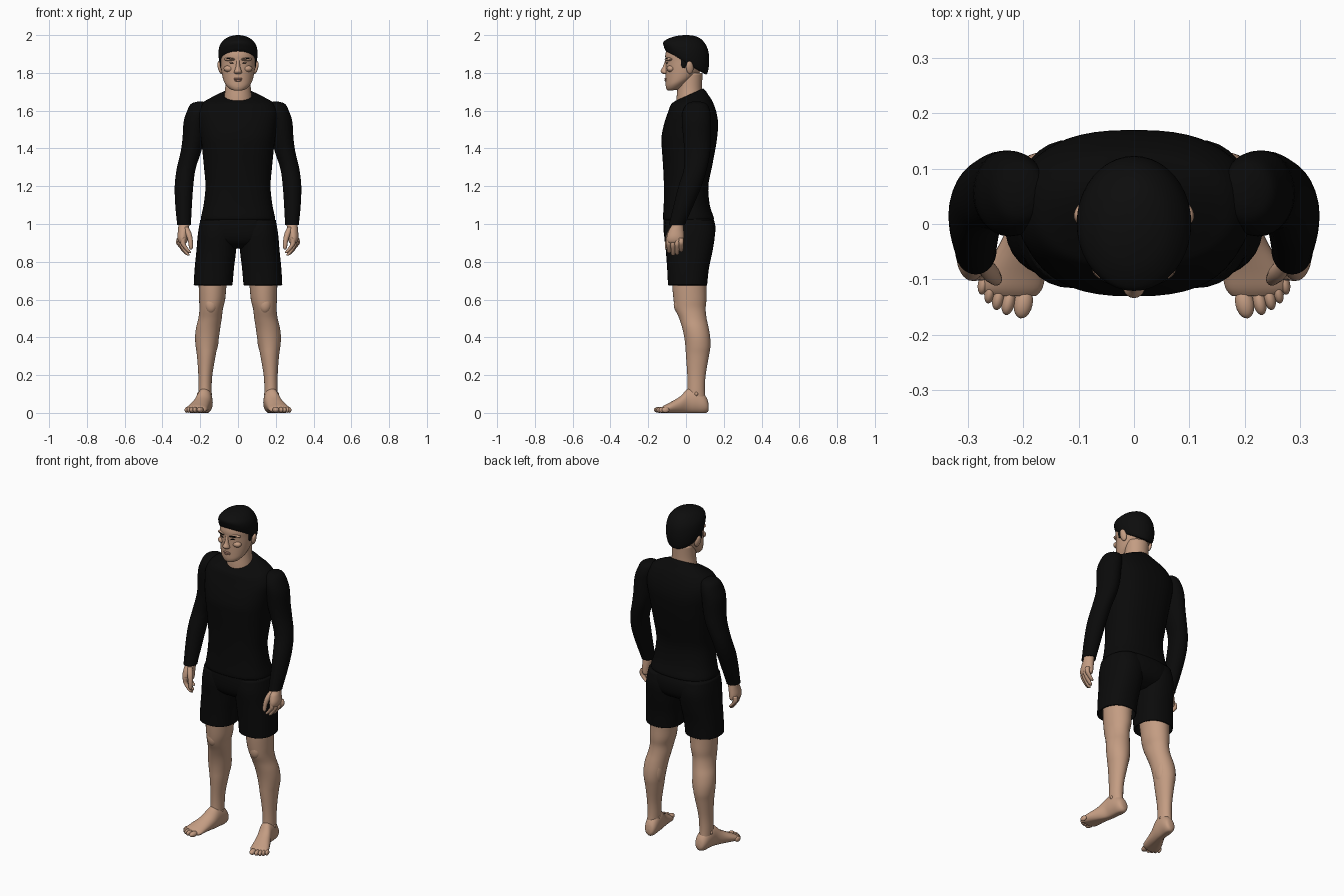
import bpy, bmesh, math
from mathutils import Vector


def material(name, rgb):
    m = bpy.data.materials.new(name)
    m.diffuse_color = (*rgb, 1)
    return m


SKIN = material("skin", (0.55, 0.335, 0.225))
SHIRT = material("shirt black", (0.003, 0.003, 0.003))
SHORTS = material("shorts black", (0.0032, 0.0032, 0.0032))
HAIR = material("hair black", (0.004, 0.004, 0.004))
LIPS = material("lips", (0.42, 0.22, 0.16))


def finish(bm, name, mat, mirror):
    bmesh.ops.recalc_face_normals(bm, faces=bm.faces)
    me = bpy.data.meshes.new(name)
    bm.to_mesh(me)
    bm.free()
    me.materials.append(mat)
    for p in me.polygons:
        p.use_smooth = True
    ob = bpy.data.objects.new(name, me)
    bpy.context.collection.objects.link(ob)
    if mirror:
        ob.modifiers.new("mirror", 'MIRROR').use_mirror_merge = False
    return ob


def smooth_rows(rows, steps):
    """Catmull-Rom through rows of numbers."""
    rows = [list(r) + [0, 2][len(r) - 5:] for r in rows]
    ext = [rows[0]] + rows + [rows[-1]]
    out = []
    for k in range(len(rows) - 1):
        a, b, c, d = ext[k:k + 4]
        for s in range(steps):
            t = s / steps
            out.append([0.5 * (2 * q + (r - p) * t + (2 * p - 5 * q + 4 * r - w) * t * t
                               + (3 * q - p - 3 * r + w) * t ** 3)
                        for p, q, r, w in zip(a, b, c, d)])
    return out + [rows[-1]]


def loft(name, mat, rows, mirror=False, segs=32, steps=4, remap=None):
    """Rows: z, x centre, half width, y front, y back, [tilt, squareness]."""
    bm = bmesh.new()
    rings = []
    for z, cx, hw, yf, yb, tilt, ex in smooth_rows(rows, steps):
        cy, ry, ring = (yf + yb) / 2, (yb - yf) / 2, []
        for i in range(segs):
            a = 2 * math.pi * i / segs
            c, s = math.cos(a), math.sin(a)
            dx = math.copysign(abs(c) ** (2 / ex), c) * hw
            dy = math.copysign(abs(s) ** (2 / ex), s) * ry
            p = (cx + dx, cy + dy, z + tilt * dy)
            ring.append(bm.verts.new(remap(p) if remap else p))
        rings.append(ring)
    for r0, r1 in zip(rings, rings[1:]):
        for i in range(segs):
            j = (i + 1) % segs
            bm.faces.new((r0[i], r0[j], r1[j], r1[i]))
    bm.faces.new(rings[0])
    bm.faces.new(rings[-1])
    return finish(bm, name, mat, mirror)


def blob(name, mat, centre, size, mirror=False, turn=(0, 0, 0)):
    bm = bmesh.new()
    bmesh.ops.create_uvsphere(bm, u_segments=20, v_segments=12, radius=1)
    from mathutils import Euler
    rot = Euler(turn).to_matrix()
    for v in bm.verts:
        v.co = rot @ Vector([a * b for a, b in zip(v.co, size)]) + Vector(centre)
    return finish(bm, name, mat, mirror)


# Shirt body, with the collar tilted down to the front
loft("shirt_body", SHIRT, [
    (1.025, 0, .188, -.112, .135, 0, 2.4), (1.03, 0, .197, -.122, .148, 0, 2.4),
    (1.10, 0, .182, -.118, .126, 0, 2.4), (1.20, 0, .172, -.117, .118, 0, 2.4),
    (1.30, 0, .180, -.121, .137, 0, 2.4), (1.40, 0, .190, -.128, .156, 0, 2.5),
    (1.46, 0, .198, -.130, .165, 0, 2.5), (1.53, 0, .208, -.116, .170, 0, 2.5),
    (1.59, 0, .212, -.098, .160, .04, 2.4), (1.64, 0, .186, -.083, .138, .12, 2.3),
    (1.663, 0, .148, -.070, .118, .22, 2.1), (1.678, 0, .112, -.060, .102, .36, 2),
    (1.685, 0, .080, -.053, .089, .45, 2), (1.675, 0, .068, -.045, .080, .45, 2)], segs=48)

# Sleeves
loft("sleeve", SHIRT, [
    (1.648, .200, .015, .035, .075), (1.635, .205, .045, .005, .110),
    (1.595, .214, .057, -.018, .128), (1.54, .227, .061, -.022, .133),
    (1.45, .236, .058, -.014, .132), (1.38, .250, .054, -.008, .128),
    (1.29, .275, .050, -.012, .110), (1.20, .286, .049, -.040, .082),
    (1.10, .288, .044, -.065, .040), (1.005, .286, .037, -.088, -.002),
    (.998, .286, .037, -.090, -.004), (1.005, .286, .026, -.078, -.014)], mirror=True)

# Shorts: pelvis and two hemmed legs
loft("shorts_pelvis", SHORTS, [
    (1.06, 0, .182, -.114, .130, 0, 2.4), (1.0, 0, .204, -.120, .154, 0, 2.5),
    (.94, 0, .206, -.115, .152, 0, 2.5), (.90, 0, .190, -.095, .130, 0, 2.3),
    (.87, 0, .10, -.05, .08)], segs=48)
loft("shorts_leg", SHORTS, [
    (1.02, .105, .095, -.108, .140, 0, 2.3), (.95, .108, .104, -.116, .153, 0, 2.3),
    (.86, .115, .105, -.107, .141, 0, 2.3), (.77, .125, .104, -.100, .122, 0, 2.3),
    (.69, .131, .103, -.096, .113, 0, 2.3), (.678, .131, .102, -.095, .112, 0, 2.3),
    (.682, .131, .095, -.088, .108, 0, 2.3), (.74, .128, .088, -.082, .108, 0, 2.2)], mirror=True)

# Bare legs
loft("leg", SKIN, [
    (.78, .125, .082, -.076, .115), (.68, .134, .074, -.073, .108),
    (.60, .137, .069, -.066, .108), (.55, .142, .062, -.057, .104),
    (.50, .148, .062, -.036, .109), (.45, .158, .064, -.020, .120),
    (.40, .164, .063, -.009, .128), (.35, .167, .057, -.003, .129),
    (.30, .168, .049, .000, .121), (.20, .173, .037, .007, .104),
    (.12, .175, .035, .008, .100), (.06, .175, .034, .000, .105)], mirror=True)
blob("kneecap", SKIN, (.143, -.035, .575), (.035, .03, .05), True)
blob("inner_calf", SKIN, (.132, .07, .40), (.030, .042, .09), True)
blob("ankle_bone", SKIN, (.177, .055, .10), (.040, .016, .018), True)


# Feet: lofted heel to toe, flattened on the ground
def to_foot(p):
    return (p[0], -p[2], max(p[1], 0))


loft("foot", SKIN, [
    (-.120, .168, .014, .015, .045), (-.112, .169, .028, .003, .075),
    (-.09, .171, .037, -.004, .105), (-.05, .175, .040, -.004, .130),
    (-.01, .180, .041, -.004, .128), (.03, .194, .046, -.004, .088),
    (.08, .212, .054, -.004, .058), (.115, .221, .056, -.004, .040),
    (.130, .221, .044, .000, .028)], mirror=True, remap=to_foot)
for i, (x, y, w, l) in enumerate([(.200, -.143, .017, .028), (.227, -.141, .012, .024),
                                  (.245, -.133, .011, .023), (.260, -.122, .010, .022),
                                  (.272, -.108, .010, .020)]):
    blob(f"toe_{i + 1}", SKIN, (x, y, .016), (w, l, .0155), True, (0, 0, .2))

# Hands, curled towards the thighs
loft("palm", SKIN, [
    (1.03, .286, .029, -.074, -.016), (.99, .287, .029, -.078, -.014),
    (.965, .289, .029, -.092, -.012), (.93, .293, .028, -.102, -.010),
    (.905, .292, .023, -.100, -.012), (.895, .290, .012, -.085, -.025)], mirror=True)
for i, tip in enumerate([.846, .832, .836, .853]):
    x, y = .281 + .008 * i, -.090 + .0215 * i
    rows = []
    for t, r, dx in [(0, .013, .006), (.35, .013, .010), (.65, .012, -.004),
                     (.92, .010, -.022), (1, .004, -.027)]:
        rows.append((.925 + (tip - .925) * t, x + dx, r, y - r, y + r))
    loft(f"finger_{i + 1}", SKIN, rows, mirror=True, segs=12)
loft("thumb", SKIN, [
    (.985, .275, .012, -.082, -.055), (.95, .262, .016, -.102, -.068),
    (.91, .252, .013, -.110, -.084), (.875, .249, .010, -.111, -.091),
    (.865, .249, .004, -.105, -.097)], mirror=True, segs=14)

# Neck and head
loft("neck", SKIN, [
    (1.62, 0, .080, -.050, .088), (1.68, 0, .072, -.050, .085, .2),
    (1.73, 0, .067, -.045, .085, .1), (1.80, 0, .067, -.04, .088)])
loft("head", SKIN, [
    (1.708, 0, .022, -.088, -.045, .1), (1.718, 0, .045, -.100, -.010, .2),
    (1.745, 0, .069, -.107, .030, .25), (1.775, 0, .081, -.108, .060, .15),
    (1.82, 0, .089, -.108, .085), (1.86, 0, .092, -.108, .097),
    (1.90, 0, .093, -.109, .103), (1.95, 0, .080, -.090, .095),
    (1.975, 0, .045, -.055, .06)], segs=40)
loft("nose", SKIN, [
    (1.794, 0, .010, -.118, -.095), (1.800, 0, .020, -.129, -.09),
    (1.811, 0, .019, -.134, -.09), (1.83, 0, .012, -.124, -.09),
    (1.855, 0, .009, -.114, -.09), (1.875, 0, .010, -.108, -.09)], segs=20)
blob("brow_ridge", SKIN, (.040, -.089, 1.872), (.035, .019, .010), True, (0, 0, .3))
blob("cheek", SKIN, (.048, -.080, 1.822), (.028, .022, .018), True)
blob("chin", SKIN, (0, -.092, 1.728), (.026, .015, .017))
blob("ear", SKIN, (.094, .020, 1.828), (.012, .020, .035), True, (.15, .2, .3))

# Face details
blob("eyebrow", HAIR, (.040, -.104, 1.874), (.023, .006, .0035), True, (0, -.08, .3))
blob("eye", HAIR, (.036, -.101, 1.853), (.013, .004, .0030), True, (0, -.1, .3))
blob("upper_lip", LIPS, (0, -.107, 1.769), (.024, .008, .005))
blob("lower_lip", LIPS, (0, -.106, 1.760), (.020, .008, .006))

# Short hair, hairline high in front and low at the nape
loft("hair", HAIR, [
    (1.852, 0, .088, -.100, .098, -.58), (1.858, 0, .096, -.111, .110, -.58),
    (1.88, 0, .102, -.117, .119, -.50), (1.915, 0, .103, -.121, .123, -.35),
    (1.95, 0, .094, -.113, .114, -.18), (1.980, 0, .068, -.085, .085, -.06),
    (1.995, 0, .036, -.050, .048), (2.0, 0, .006, -.012, .01)], segs=40)
blob("sideburn", HAIR, (.089, -.012, 1.855), (.007, .016, .030), True)
